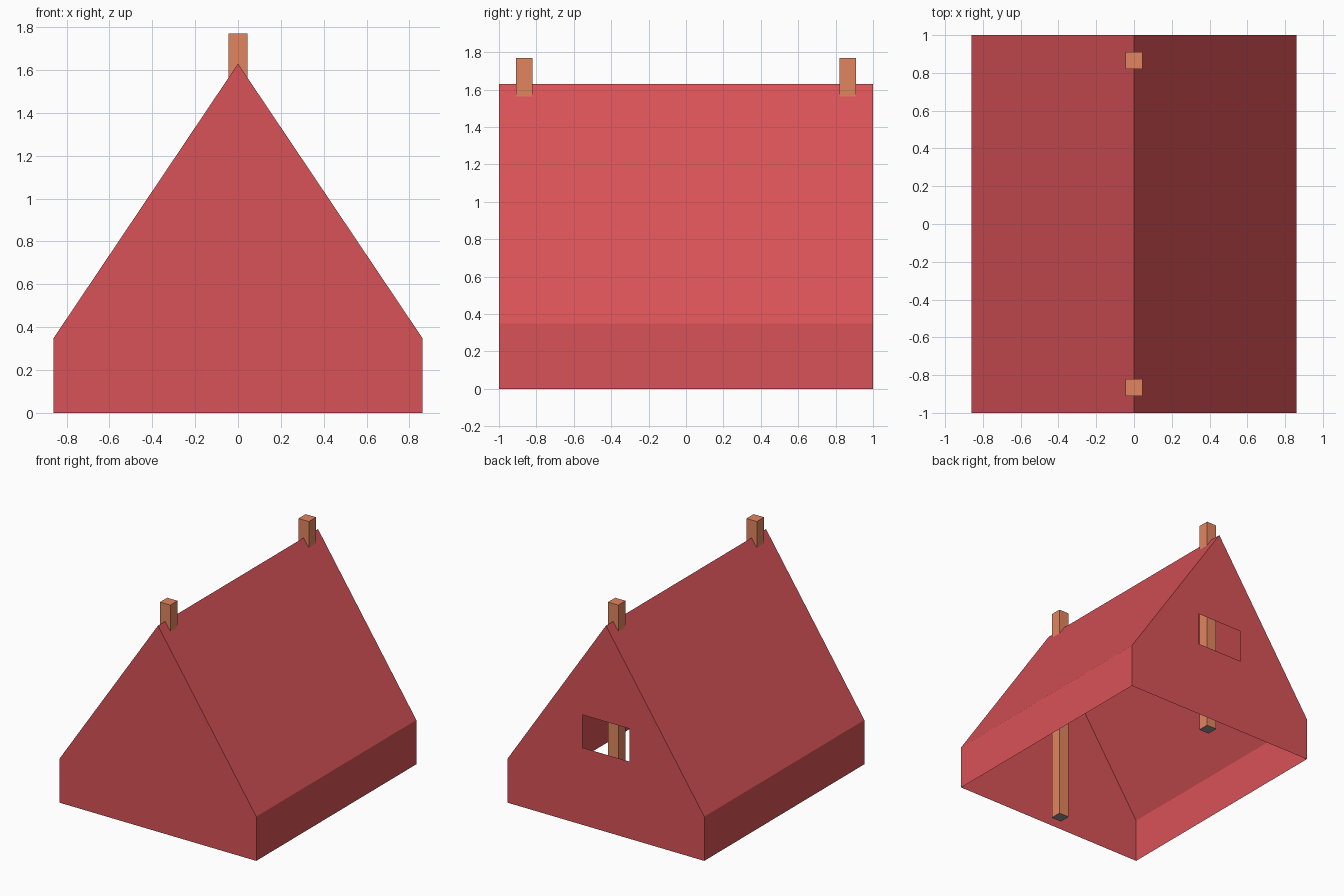
import bpy, bmesh
from mathutils import Matrix, Vector

if "Cube" in bpy.data.objects:
    bpy.data.objects.remove(bpy.data.objects["Cube"])


def material(name, rgb):
    m = bpy.data.materials.new(name)
    m.diffuse_color = (*rgb, 1)
    m.use_nodes = True
    m.node_tree.nodes["Principled BSDF"].inputs["Base Color"].default_value = m.diffuse_color
    return m


def finish(name, bm, mats):
    mesh = bpy.data.meshes.new(name)
    bm.to_mesh(mesh)
    bm.free()
    for m in mats:
        mesh.materials.append(m)
    ob = bpy.data.objects.new(name, mesh)
    bpy.context.collection.objects.link(ob)
    return ob


red = material("red_canvas", (0.69, 0.085, 0.095))
wood = material("wood", (0.76, 0.235, 0.115))
grey = material("pole_foot", (0.3, 0.3, 0.3))

# Canvas: thin single-layer shell, open underneath
profile = [(-0.86, 0), (0.86, 0), (0.86, 0.35), (0, 1.63), (-0.86, 0.35)]
window = [(-0.207, 0.61), (0.207, 0.61), (0.207, 0.87), (-0.207, 0.87)]
bm = bmesh.new()
front = [bm.verts.new((x, -1, z)) for x, z in profile]
back = [bm.verts.new((x, 1, z)) for x, z in profile]
bm.faces.new(front)
for i in range(1, 5):
    j = (i + 1) % 5
    bm.faces.new((front[i], back[i], back[j], front[j]))

# Back wall filled around the window opening
hole = [bm.verts.new((x, 1, z)) for x, z in window]
rim = []
for loop in (back, hole):
    for a, b in zip(loop, loop[1:] + loop[:1]):
        rim.append(bm.edges.get((a, b)) or bm.edges.new((a, b)))
bmesh.ops.triangle_fill(bm, edges=rim, use_beauty=True, normal=Vector((0, 1, 0)))
bmesh.ops.recalc_face_normals(bm, faces=bm.faces[:])
finish("canvas", bm, [red])

# Square poles through the ridge, with grey feet
for name, y in (("front_pole", -0.865), ("back_pole", 0.865)):
    bm = bmesh.new()
    bmesh.ops.create_cube(bm, size=1, matrix=Matrix.Translation((0, y, 0.885))
                          @ Matrix.Diagonal((0.09, 0.09, 1.77, 1)))
    bm.normal_update()
    for f in bm.faces:
        f.material_index = int(f.normal.z < -0.5)
    finish(name, bm, [wood, grey])
